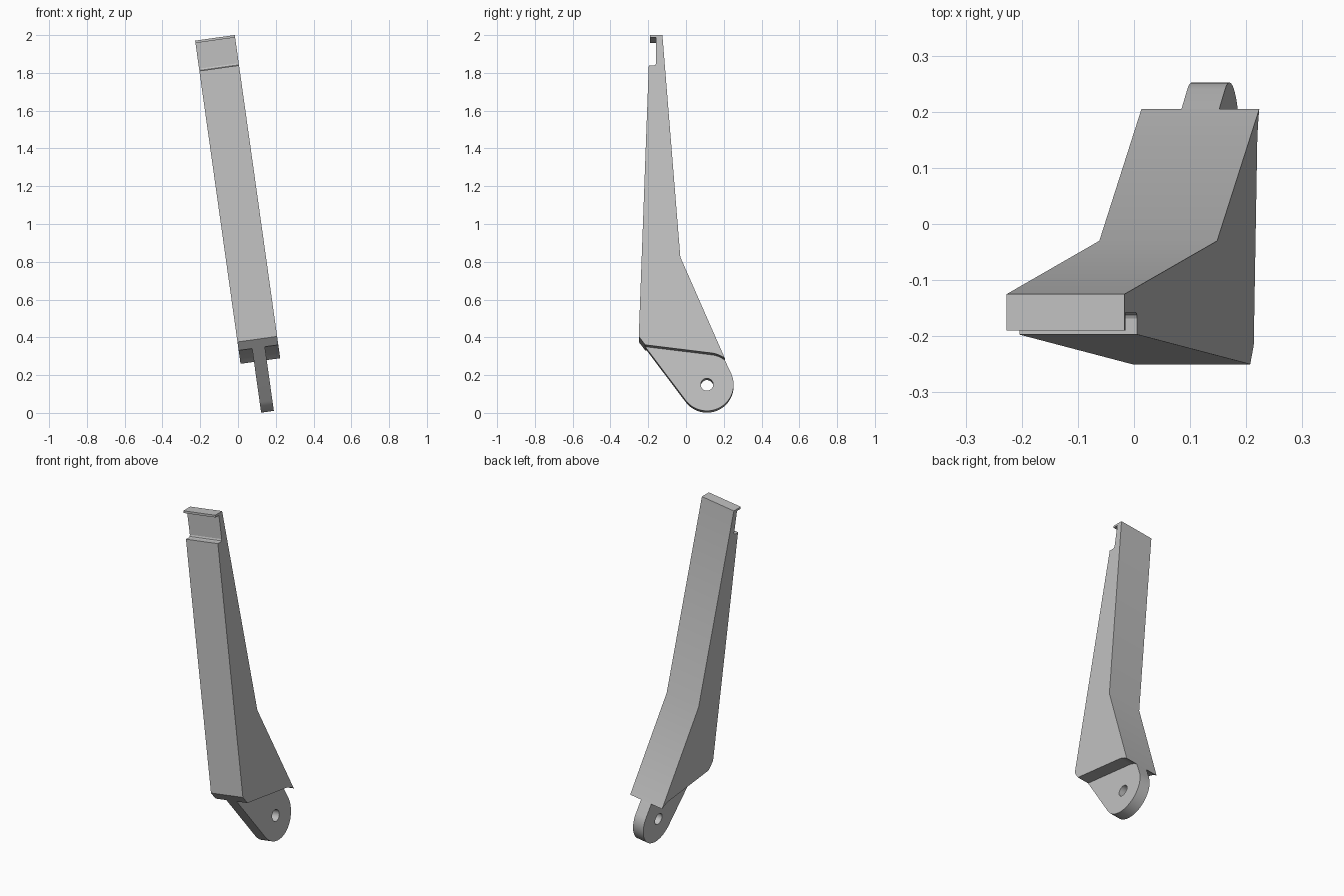
import bpy, bmesh
from math import radians, cos, sin, pi, atan2
from mathutils import Matrix

old = bpy.data.objects.get("Cube")
if old:
    bpy.data.objects.remove(old, do_unlink=True)

grey = bpy.data.materials.new("plain grey")
grey.use_nodes = True
grey.diffuse_color = (0.53, 0.53, 0.53, 1)
grey.node_tree.nodes["Principled BSDF"].inputs["Base Color"].default_value = grey.diffuse_color

# The whole arm leans sideways
LEAN = Matrix.Translation((0.157, 0, 0)) @ Matrix.Rotation(radians(-8), 4, 'Y')
PIVOT = (0.111, 0.147)


def arc(radius, start, end, steps):
    """Points (y, height) around the pivot."""
    angles = [start + (end - start) * i / steps for i in range(steps + 1)]
    return [(PIVOT[0] + radius * cos(a), PIVOT[1] + radius * sin(a)) for a in angles]


def extrude_profile(name, points, half_width):
    """Solid from a side profile, centred across its width."""
    bm = bmesh.new()
    face = bm.faces.new([bm.verts.new((-half_width, y, h)) for y, h in points])
    moved = bmesh.ops.extrude_face_region(bm, geom=[face])["geom"]
    bmesh.ops.translate(bm, vec=(2 * half_width, 0, 0),
                        verts=[v for v in moved if isinstance(v, bmesh.types.BMVert)])
    bmesh.ops.recalc_face_normals(bm, faces=bm.faces)
    bm.transform(LEAN)
    mesh = bpy.data.meshes.new(name)
    bm.to_mesh(mesh)
    bm.free()
    mesh.materials.append(grey)
    obj = bpy.data.objects.new(name, mesh)
    bpy.context.collection.objects.link(obj)
    return obj


# Underside shared by the arm and the lug, from front to back
clearance = arc(0.161, atan2(0.156, 0.035), atan2(0.130, 0.094), 8)
underside = [(-0.216, 0.349)] + clearance

# Arm with a bent back, a recess near the top and a hooked lip
arm = extrude_profile("arm", [(-0.25, 0.394)] + underside + [
    (-0.03, 0.818), (-0.125, 2.005), (-0.19, 2.005), (-0.19, 1.992),
    (-0.158, 1.992), (-0.158, 1.855), (-0.162, 1.846), (-0.168, 1.843),
    (-0.197, 1.843)], 0.106)

# Rounded lug below the arm, tangent to its front and back slopes
lug = extrude_profile("pivot_lug", underside + arc(
    0.141, radians(23.5), radians(-143), 40), 0.034)

# Pin hole through the lug
cutter = extrude_profile("hole_cutter", arc(0.033, 0, 2 * pi, 32)[:-1], 0.1)
cutter.hide_render = True
hole = lug.modifiers.new("pin hole", 'BOOLEAN')
hole.operation = 'DIFFERENCE'
hole.solver = 'EXACT'
hole.object = cutter
bpy.context.view_layer.update()
cut = bpy.data.meshes.new_from_object(lug.evaluated_get(bpy.context.evaluated_depsgraph_get()))
lug.modifiers.clear()
lug.data = cut
bpy.data.objects.remove(cutter, do_unlink=True)

# Smooth the round edges, keep the corners crisp
bpy.ops.object.select_all(action='DESELECT')
for obj in (arm, lug):
    obj.select_set(True)
bpy.context.view_layer.objects.active = arm
bpy.ops.object.shade_smooth_by_angle(angle=radians(20))
